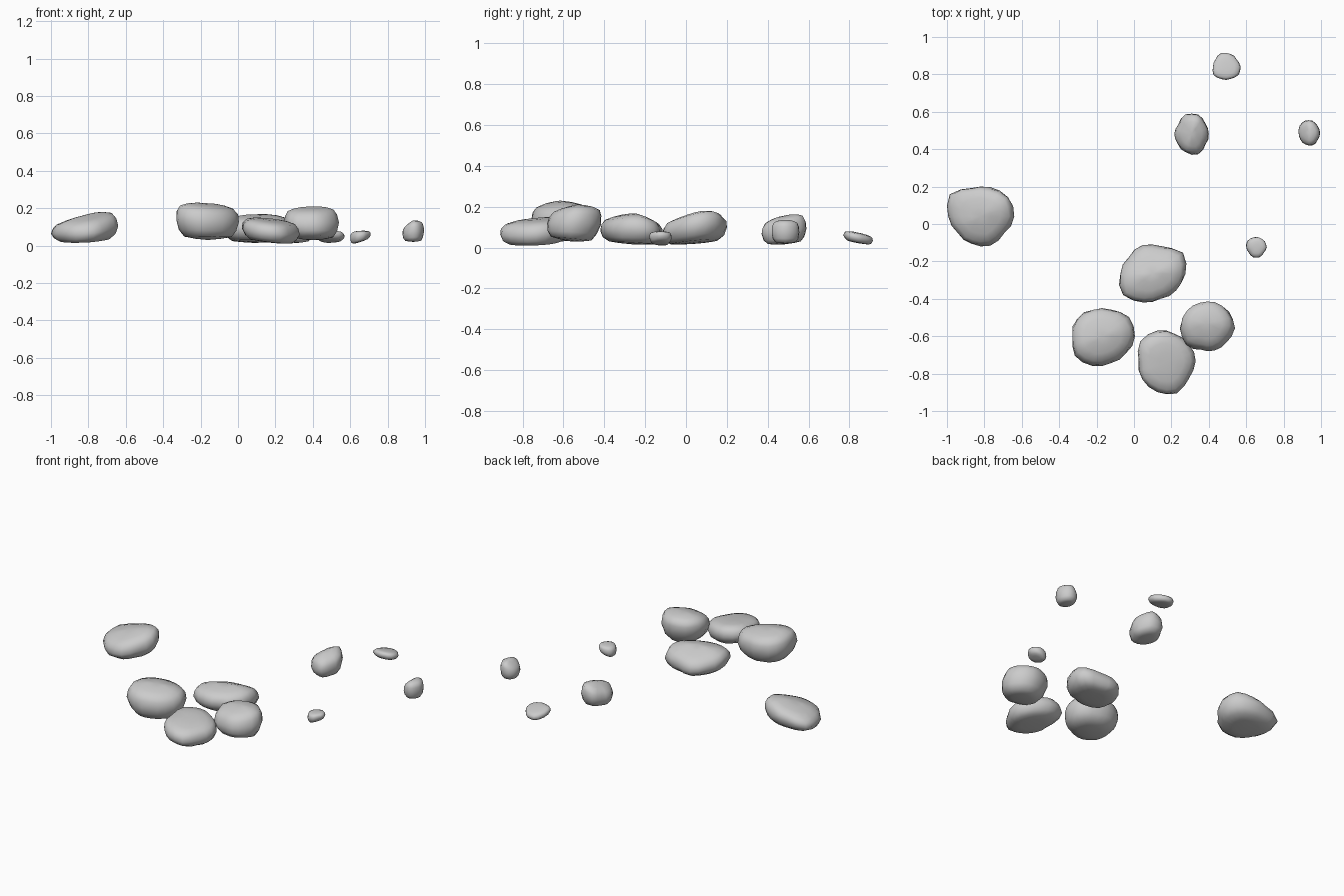
import bpy
import bmesh
from math import cos, sin, pi, radians
import random

random.seed(4)
cube = bpy.data.objects.get("Cube")
if cube:
    bpy.data.objects.remove(cube, do_unlink=True)

# Cross-section shared by all stones: (radius, height fraction)
PROFILE = [(0.42, 0.02), (0.74, 0.06), (0.91, 0.22), (1.0, 0.48),
           (0.96, 0.72), (0.85, 0.88), (0.6, 0.96), (0.3, 1.0)]


def fit(values, low, high):
    """Stretch a list of numbers to span low..high."""
    a, b = min(values), max(values)
    return [low + (v - a) / (b - a) * (high - low) for v in values]


def stone(name, xs, ys, zs, radii, top=(0, 0), base=(0, 0), shift=(0, 0),
          belly=1.0, ridge=0.0, ridge_angle=0):
    """Irregular rounded stone: plan radii run counter-clockwise from +x,
    top and base are tilts, shift slides the underside, belly moves the
    widest level, ridge folds the top along a line."""
    # Round the plan outline with a midpoint between neighbouring radii
    outline = []
    for i, r in enumerate(radii):
        outline += [r, (r + radii[(i + 1) % len(radii)]) / 2]
    n = len(outline)
    plan = [(r * cos(2 * pi * i / n), r * sin(2 * pi * i / n))
            for i, r in enumerate(outline)]
    us = fit([p[0] for p in plan], -1, 1)
    vs = fit([p[1] for p in plan], -1, 1)

    points = []

    def add(u, v, f):
        fold = abs(u * sin(ridge_angle) - v * cos(ridge_angle))
        low = base[0] * u + base[1] * v
        high = 1 + top[0] * u + top[1] * v - ridge * fold
        slide = 1 - f
        points.append((u + shift[0] * slide, v + shift[1] * slide,
                       low + (high - low) * f))

    add(0, 0, 0)
    for scale, height in PROFILE:
        for u, v in zip(us, vs):
            wobble = scale * random.uniform(0.98, 1.02)
            add(u * wobble, v * wobble, height ** belly)
    add(0, 0, 1)
    coords = zip(fit([p[0] for p in points], *xs),
                 fit([p[1] for p in points], *ys),
                 fit([p[2] for p in points], *zs))

    bm = bmesh.new()
    verts = [bm.verts.new(c) for c in coords]
    rings = [verts[1 + k * n:1 + (k + 1) * n] for k in range(len(PROFILE))]
    for i in range(n):
        j = (i + 1) % n
        bm.faces.new((verts[0], rings[0][j], rings[0][i]))
        bm.faces.new((verts[-1], rings[-1][i], rings[-1][j]))
        for a, b in zip(rings, rings[1:]):
            bm.faces.new((a[i], a[j], b[j], b[i]))
    bmesh.ops.recalc_face_normals(bm, faces=bm.faces)
    for face in bm.faces:
        face.smooth = True
    mesh = bpy.data.meshes.new(name)
    bm.to_mesh(mesh)
    bm.free()
    obj = bpy.data.objects.new(name, mesh)
    bpy.context.collection.objects.link(obj)
    return obj


# Lone large stone
stone("far_right_stone", (-1, -.64), (-.12, .2), (.015, .18),
      [34, 34, 31, 31, 38, 33, 29, 30, 31, 29],
      top=(.25, .15), base=(.06, .1), ridge=.15, ridge_angle=radians(30))

# Cluster of four large stones
stone("cluster_back_stone", (-.08, .28), (-.42, -.11), (.015, .168),
      [31, 35, 28, 30, 28, 31, 35, 29, 25, 27],
      top=(.05, -.08), base=(0, -.06), ridge=.22, ridge_angle=radians(15))
stone("cluster_right_stone", (-.33, .005), (-.76, -.45), (.03, .23),
      [32, 32, 28, 28, 30, 29, 32, 31, 28, 29],
      top=(-.06, 0), shift=(.04, -.05), belly=.85, ridge=.1,
      ridge_angle=radians(20))
stone("cluster_front_stone", (.02, .33), (-.91, -.57), (.01, .15),
      [28, 27, 27, 30, 32, 27, 30, 31, 32, 27],
      top=(-.12, .13), base=(-.14, .05))
stone("cluster_left_stone", (.245, .54), (-.68, -.415), (.03, .21),
      [28, 27, 26, 25, 27, 28, 27, 22, 23, 24],
      top=(.03, .05), base=(0, -.08), shift=(.1, -.25), belly=.9, ridge=.08)

# Scattered small stones
stone("left_pebble", (.6, .71), (-.18, -.07), (.01, .08),
      [10, 10, 10, 10, 11, 10, 9, 10, 10, 9], top=(.05, 0), base=(.3, 0))
stone("back_stone", (.215, .4), (.37, .59), (.015, .163),
      [17, 17, 20, 20, 16, 17, 17, 19, 21, 17],
      top=(.1, .12), base=(0, .06), ridge=.18, ridge_angle=radians(70))
stone("far_left_pebble", (.88, .995), (.42, .555), (.02, .135),
      [11, 11, 12, 12, 11, 10, 10, 11, 12, 11], top=(.15, 0), ridge=.15,
      ridge_angle=radians(90))
stone("far_back_pebble", (.42, .57), (.77, .915), (.015, .08),
      [13, 12, 13, 14, 12, 12, 14, 13, 13, 14],
      top=(0, -.3), base=(0, -.25))
